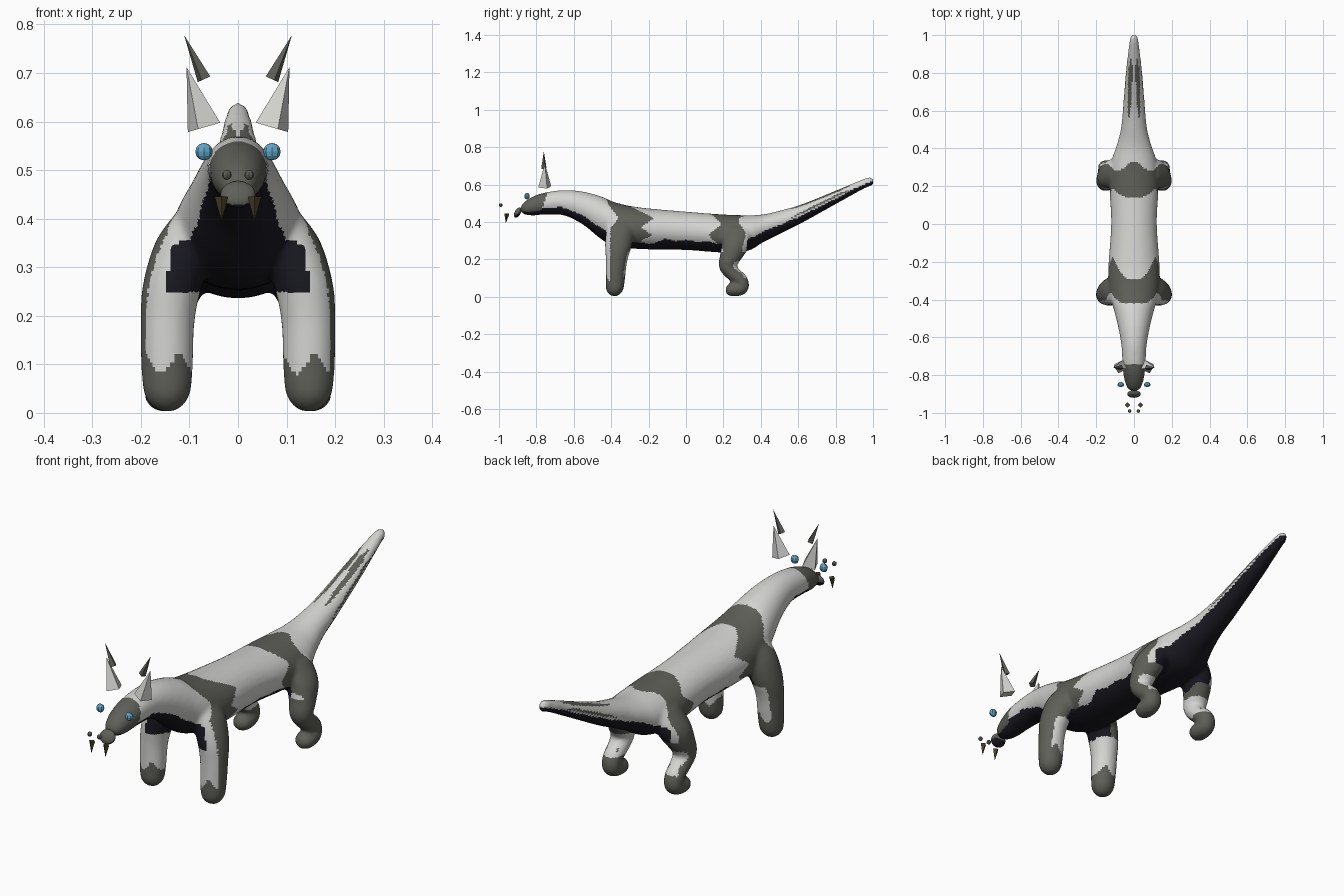
import bpy, bmesh, math
from mathutils import Vector, Matrix

cube = bpy.data.objects.get("Cube")
if cube:
    bpy.data.objects.remove(cube, do_unlink=True)


def material(name, rgb):
    m = bpy.data.materials.new(name)
    m.use_nodes = True
    m.diffuse_color = (*rgb, 1)
    bsdf = next(n for n in m.node_tree.nodes if n.type == 'BSDF_PRINCIPLED')
    bsdf.inputs["Base Color"].default_value = (*rgb, 1)
    bsdf.inputs["Roughness"].default_value = 0.8
    return m


light = material("light grey fur", (0.66, 0.66, 0.64))
dark = material("dark grey fur", (0.115, 0.115, 0.1))
black = material("blue black belly", (0.01, 0.01, 0.016))
blue = material("eye blue", (0.12, 0.37, 0.58))
brown = material("fang brown", (0.06, 0.05, 0.02))
LIGHT, DARK, BLACK = range(3)


def add_object(name, bm, mats):
    bmesh.ops.recalc_face_normals(bm, faces=bm.faces)
    mesh = bpy.data.meshes.new(name)
    bm.to_mesh(mesh)
    bm.free()
    for m in mats:
        mesh.materials.append(m)
    obj = bpy.data.objects.new(name, mesh)
    bpy.context.collection.objects.link(obj)
    return obj


def spline(rows, steps=5):
    """Smooth curve through rows of numbers."""
    rows = [Vector(r) for r in rows]
    out = []
    for i in range(len(rows) - 1):
        a, b = rows[max(i - 1, 0)], rows[i]
        c, d = rows[i + 1], rows[min(i + 2, len(rows) - 1)]
        for k in range(steps):
            t = k / steps
            out.append(b + (c - a) * (t / 2) + (a * 2 - b * 5 + c * 4 - d) * (t * t / 2)
                       + (b * 3 - a - c * 3 + d) * (t ** 3 / 2))
    return out + [rows[-1]]


def loft(bm, centres, radii, upright=False, sides=28):
    """Closed tube of elliptical rings; radii are (sideways, across)."""
    rings = []
    for i, (c, (rx, rv)) in enumerate(zip(centres, radii)):
        t = centres[min(i + 1, len(centres) - 1)] - centres[max(i - 1, 0)]
        v = Vector((0, 0, 1)) if upright else t.cross(Vector((1, 0, 0))).normalized()
        ring = []
        for k in range(sides):
            a = math.tau * k / sides
            ring.append(bm.verts.new(c + Vector((max(rx, .002) * math.cos(a), 0, 0))
                                     + v * max(rv, .002) * math.sin(a)))
        rings.append(ring)
    for p, q in zip(rings, rings[1:]):
        for k in range(sides):
            n = (k + 1) % sides
            bm.faces.new((p[k], p[n], q[n], q[k]))
    bm.faces.new(rings[0])
    bm.faces.new(rings[-1])


# Torso, neck, head and tail: y, top, bottom, half width
profile = spline([
    (-.885, .475, .465, .008), (-.87, .502, .443, .034), (-.82, .535, .434, .052),
    (-.75, .558, .44, .061), (-.65, .57, .434, .066), (-.55, .562, .385, .083),
    (-.45, .535, .305, .108), (-.38, .505, .272, .128), (-.25, .478, .255, .137),
    (0, .455, .25, .121), (.2, .44, .236, .13), (.33, .436, .245, .12),
    (.41, .44, .29, .094), (.5, .46, .335, .07), (.62, .495, .395, .058),
    (.8, .567, .495, .044), (.95, .63, .577, .026), (.99, .638, .592, .018),
    (1.004, .62, .608, .005)])

front_leg = spline([
    (.06, -.34, .43, .05, .07), (.1, -.35, .36, .066, .078), (.133, -.363, .27, .062, .07),
    (.145, -.372, .19, .056, .057), (.146, -.378, .09, .053, .051),
    (.146, -.382, .035, .046, .045), (.146, -.382, .008, .024, .022), (.146, -.382, .002, .004, .004)])
hind_leg = spline([
    (.07, .27, .37, .06, .08), (.12, .265, .29, .066, .075), (.145, .235, .21, .054, .056),
    (.15, .222, .165, .048, .046), (.15, .25, .125, .043, .04), (.15, .295, .085, .04, .037),
    (.15, .295, .047, .04, .037), (.15, .25, .038, .042, .036), (.15, .222, .036, .03, .026),
    (.15, .21, .036, .005, .005)])

bm = bmesh.new()
loft(bm, [Vector((0, y, (t + b) / 2)) for y, t, b, w in profile],
     [(w, abs(t - b) / 2) for y, t, b, w in profile], upright=True)
for side in (1, -1):
    for leg in (front_leg, hind_leg):
        loft(bm, [Vector((side * p[0], p[1], p[2])) for p in leg], [(p[3], p[4]) for p in leg])
body = add_object("body", bm, (light, dark, black))

# Blend the legs into the torso
remesh = body.modifiers.new("blend", 'REMESH')
remesh.mode = 'VOXEL'
remesh.voxel_size = 0.009
soften = body.modifiers.new("soften", 'SMOOTH')
soften.factor = 0.5
soften.iterations = 5
graph = bpy.context.evaluated_depsgraph_get()
blended = bpy.data.meshes.new_from_object(body.evaluated_get(graph))
body.modifiers.clear()
body.data = blended
blended.materials.clear()
for m in (light, dark, black):
    blended.materials.append(m)


def lookup(x, table):
    """Straight-line reading of a table of (x, value) pairs."""
    for (a, u), (b, v) in zip(table, table[1:]):
        if x <= b:
            return u + (v - u) * max(0, (x - a) / (b - a))
    return table[-1][1]


middle = [(r[0], (r[1] + r[2]) / 2) for r in profile]
half = [(r[0], max(abs(r[1] - r[2]) / 2, .01)) for r in profile]
belly = [(-.8, -.35), (-.6, -.45), (-.4, -.5), (-.2, -.75), (-.12, -.5), (.2, -.5), (.4, -.25), (1, -.1)]
# Jagged edges of the shoulder and hip bands, by height
shoulder_front = [(.3, -.44), (.33, -.47), (.37, -.4), (.42, -.36), (.5, -.42)]
shoulder_back = [(.27, -.29), (.33, -.18), (.37, -.24), (.42, -.17), (.48, -.29)]
hip_front = [(.25, .2), (.33, .12), (.39, .19), (.44, .14)]
hip_back = [(.25, .3), (.34, .32), (.4, .28), (.425, .29), (.44, .35)]


def coat(c, n):
    x, y, z = abs(c.x), c.y, c.z
    out = n.x if c.x > 0 else -n.x
    s = (z - lookup(y, middle)) / lookup(y, half)
    jag = .12 * (abs((y * 9) % 1 - .5) - .25)
    # Front legs: dark outside and paws
    if z < .25 and y < 0 and x > .08:
        return DARK if z < .1 + .02 * math.sin(c.x * 90) or out > .55 and n.y > -.6 else LIGHT
    # Hind legs: dark with pale patches behind
    if z < .24 and y > .1 and x > .09:
        return LIGHT if .1 < z < .19 and (n.y > .55 or out < -.6) else DARK
    # Face mask
    if y < -.76 + .02 * s and s > -.6:
        return DARK
    # Belly, chest and underside of the tail
    if s < lookup(y, belly) + jag and x < .13 + jag and n.z < .2:
        return BLACK
    if lookup(z, shoulder_front) < y < lookup(z, shoulder_back):
        return LIGHT if n.y < -.55 else DARK
    if lookup(z, hip_front) < y < lookup(z, hip_back):
        return DARK
    # Streaks on the tail
    if .56 < y < .88 and s > 0:
        a = math.atan2(c.x, z - lookup(y, middle))
        if abs(math.sin(3 * a)) > lookup(y, [(.56, 1), (.82, .5), (.88, 1)]):
            return DARK
    return LIGHT


for p in blended.polygons:
    p.use_smooth = True
    p.material_index = coat(p.center, p.normal)


def spike(name, mat, base, tip, radius, sides, turn=0):
    """Flat-sided cone from base to tip."""
    base, tip = Vector(base), Vector(tip)
    axis = tip - base
    bm = bmesh.new()
    place = (Matrix.Translation((base + tip) / 2) @ axis.to_track_quat('Z', 'Y').to_matrix().to_4x4()
             @ Matrix.Rotation(turn, 4, 'Z'))
    bmesh.ops.create_cone(bm, cap_ends=True, segments=sides, radius1=radius, radius2=0,
                          depth=axis.length, matrix=place)
    return add_object(name, bm, (mat,))


def ball(name, mat, centre, size, segments=8, rings=6, tilt=0):
    bm = bmesh.new()
    place = Matrix.Translation(centre) @ Matrix.Rotation(tilt, 4, 'X') @ Matrix.Diagonal((*size, 1))
    bmesh.ops.create_uvsphere(bm, u_segments=segments, v_segments=rings, radius=1, matrix=place)
    return add_object(name, bm, (mat,))


# Floating face parts, one of each per side
for side, label in ((1, "left"), (-1, "right")):
    spike(label + "_ear", light, (side * .07, -.755, .588), (side * .106, -.755, .712), .037, 4, .35 * side)
    spike(label + "_ear_tuft", dark, (side * .07, -.76, .687), (side * .111, -.76, .778), .015, 4, .35 * side)
    ball(label + "_eye", blue, (side * .07, -.85, .538), (.018, .014, .018))
    ball(label + "_nostril", dark, (side * .023, -.99, .49), (.01, .01, .01))
    spike(label + "_fang", brown, (side * .034, -.958, .445), (side * .034, -.963, .394), .014, 4)

# Muzzle with a black underside
muzzle = ball("muzzle", dark, (0, -.9, .45), (.036, .016, .03), 20, 14, -.5)
muzzle.data.materials.append(black)
for p in muzzle.data.polygons:
    p.use_smooth = True
    p.material_index = 1 if p.normal.z < -.35 else 0
